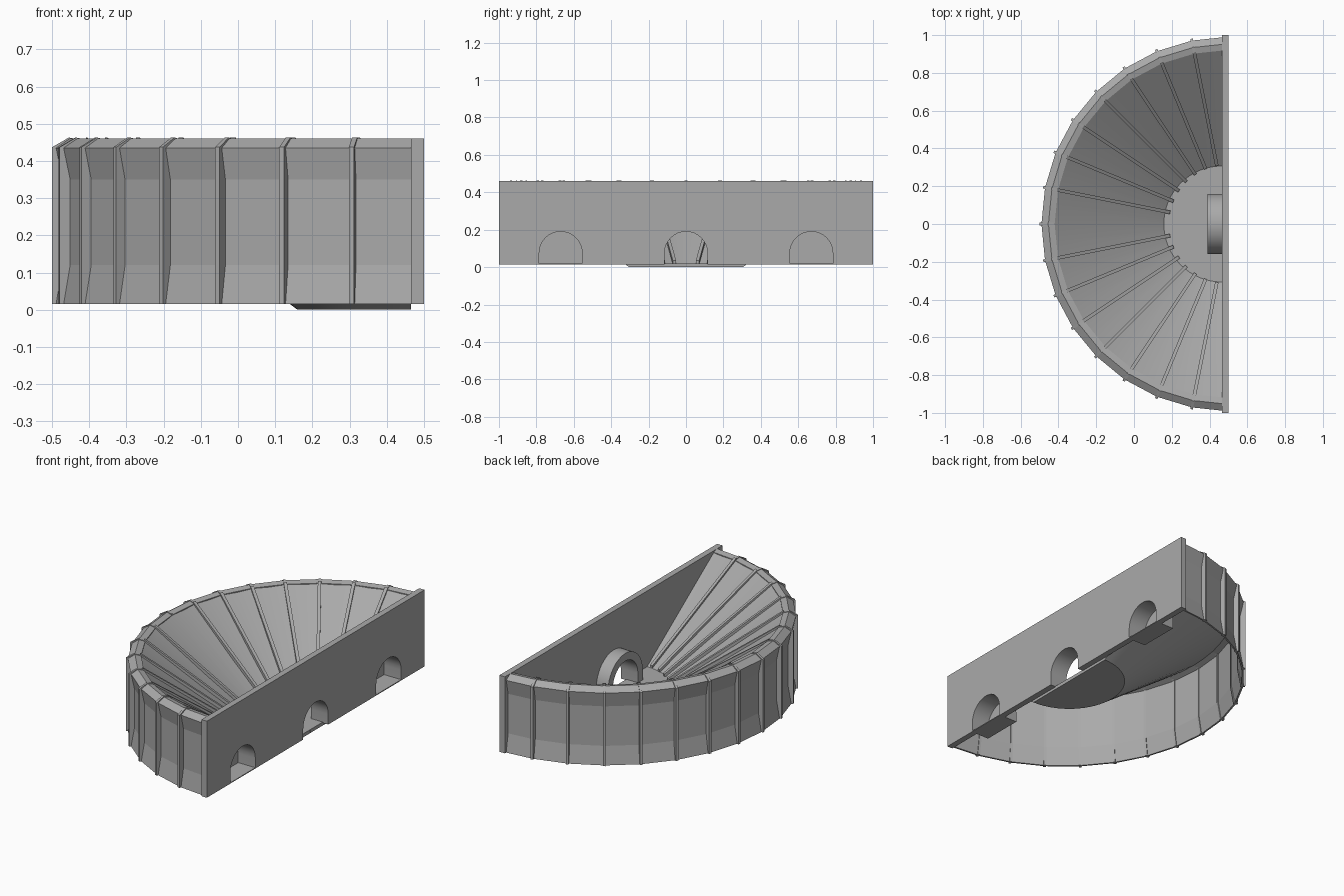
import bpy, bmesh
from math import sin, cos, pi
from mathutils import Vector

cube = bpy.data.objects.get("Cube")
if cube:
    bpy.data.objects.remove(cube, do_unlink=True)

grey = bpy.data.materials.new("stone_grey")
grey.use_nodes = True
COLOUR = (0.4, 0.4, 0.4, 1)
grey.diffuse_color = COLOUR
grey.node_tree.nodes["Principled BSDF"].inputs["Base Color"].default_value = COLOUR

CENTRE = 0.5      # x of the half circle's centre
WALL_IN = 0.465   # inner face of the straight wall
BASE = 0.015      # underside of the walls
BAYS = 16


def finish(name, bm, smooth=None):
    bmesh.ops.recalc_face_normals(bm, faces=bm.faces)
    mesh = bpy.data.meshes.new(name)
    bm.to_mesh(mesh)
    bm.free()
    mesh.materials.append(grey)
    ob = bpy.data.objects.new(name, mesh)
    bpy.context.collection.objects.link(ob)
    if smooth:
        bpy.ops.object.select_all(action="DESELECT")
        ob.select_set(True)
        bpy.context.view_layer.objects.active = ob
        bpy.ops.object.shade_smooth_by_angle(angle=smooth)
    return ob


def prism(bm, points, offset):
    """Extrude a flat outline along an offset."""
    face = bm.faces.new([bm.verts.new(p) for p in points])
    new = bmesh.ops.extrude_face_region(bm, geom=[face], use_keep_orig=True)["geom"]
    bmesh.ops.translate(bm, vec=offset, verts=[v for v in new if isinstance(v, bmesh.types.BMVert)])


def half_lathe(name, profile, steps, smooth=None):
    """Sweep a closed (radius, z, centre x) profile around the half circle."""
    bm = bmesh.new()
    rows = []
    for i in range(steps + 1):
        a = pi * i / steps
        rows.append([bm.verts.new((min(cx - r * sin(a), 0.485), r * cos(a), z))
                     for r, z, cx in profile])
    n = len(profile)
    for a, b in zip(rows, rows[1:]):
        for j in range(n):
            k = (j + 1) % n
            bm.faces.new((a[j], a[k], b[k], b[j]))
    bm.faces.new(rows[0])
    bm.faces.new(rows[-1])
    return finish(name, bm, smooth)


def arch(y, half, z0, top, steps=16):
    """Points (y, z) of a round-headed arch, from -y foot to +y foot."""
    spring = top - half
    pts = [(y - half, z0)]
    pts += [(y - half * cos(pi * i / steps), spring + half * sin(pi * i / steps))
            for i in range(steps + 1)]
    return pts + [(y + half, z0)]


def radial_ribs(name, profile, width, skip=()):
    """Repeat a thin (radius, z) fin at every bay edge."""
    bm = bmesh.new()
    for k in range(1, BAYS):
        if k in skip:
            continue
        a = pi * k / BAYS
        out = Vector((-sin(a), cos(a), 0))
        side = Vector((cos(a), sin(a), 0)) * width
        prism(bm, [Vector((CENTRE, 0, z)) + out * r - side / 2 for r, z in profile], side)
    return finish(name, bm)


# Straight wall with three arched openings
DOORS = (-0.67, 0, 0.67)
DOOR_HALF, DOOR_TOP = 0.115, 0.19
outline = [(-1, BASE)]
for y in DOORS:
    outline += arch(y, DOOR_HALF, BASE, DOOR_TOP)
outline += [(1, BASE), (1, 0.46), (-1, 0.46)]
bm = bmesh.new()
prism(bm, [(WALL_IN, y, z) for y, z in outline], (CENTRE - WALL_IN, 0, 0))
finish("straight_wall", bm, 0.5)

# Curved outer wall, slightly hollowed between foot and rim
shell = [(0.99, BASE), (0.972, 0.12), (0.972, 0.35), (0.99, 0.435), (0.953, 0.46),
         (0.92, 0.452), (0.92, 0.437), (0.962, 0.42), (0.962, 0.12), (0.98, BASE)]
half_lathe("curved_wall", [(r, z, CENTRE) for r, z in shell], BAYS)

# Sloping bowl and its round floor
half_lathe("bowl", [(0.925, 0.453, CENTRE), (0.307, 0.02, WALL_IN), (0.001, 0.02, WALL_IN),
                    (0.001, 0, WALL_IN), (0.305, 0, WALL_IN), (0.325, 0.015, WALL_IN),
                    (0.935, 0.437, CENTRE)], 2 * BAYS, 0.5)

# Ribs outside and inside
radial_ribs("outer_ribs", [(1, BASE), (1, 0.437), (0.955, 0.463), (0.925, 0.457), (0.925, 0.44),
                           (0.957, 0.42), (0.957, 0.12), (0.975, BASE)], 0.014)
radial_ribs("inner_ribs", [(0.315, 0.015), (0.315, 0.035), (0.925, 0.463), (0.925, 0.44)],
            0.018, skip=(BAYS // 2,))

# Thick arch around the central doorway
bm = bmesh.new()
ring = arch(0, 0.16, 0.01, 0.235) + arch(0, DOOR_HALF, 0.01, DOOR_TOP)[::-1]
prism(bm, [(0.39, y, z) for y, z in ring], (WALL_IN - 0.39, 0, 0))
finish("central_arch", bm, 0.5)

# Closed niches behind the side doorways
for name, y in (("right_niche", DOORS[0]), ("left_niche", DOORS[2])):
    bm = bmesh.new()
    ring = arch(y, DOOR_HALF + 0.006, BASE, DOOR_TOP + 0.006) + arch(y, DOOR_HALF, BASE, DOOR_TOP)[::-1]
    prism(bm, [(0.39, p, z) for p, z in ring], (WALL_IN - 0.39, 0, 0))
    prism(bm, [(0.384, p, z) for p, z in arch(y, DOOR_HALF + 0.006, BASE, DOOR_TOP + 0.006)], (0.006, 0, 0))
    w = DOOR_HALF
    prism(bm, [(0.39, y - w, BASE), (CENTRE, y - w, BASE), (CENTRE, y + w, BASE), (0.39, y + w, BASE)],
          (0, 0, 0.005))
    finish(name, bm, 0.5)
